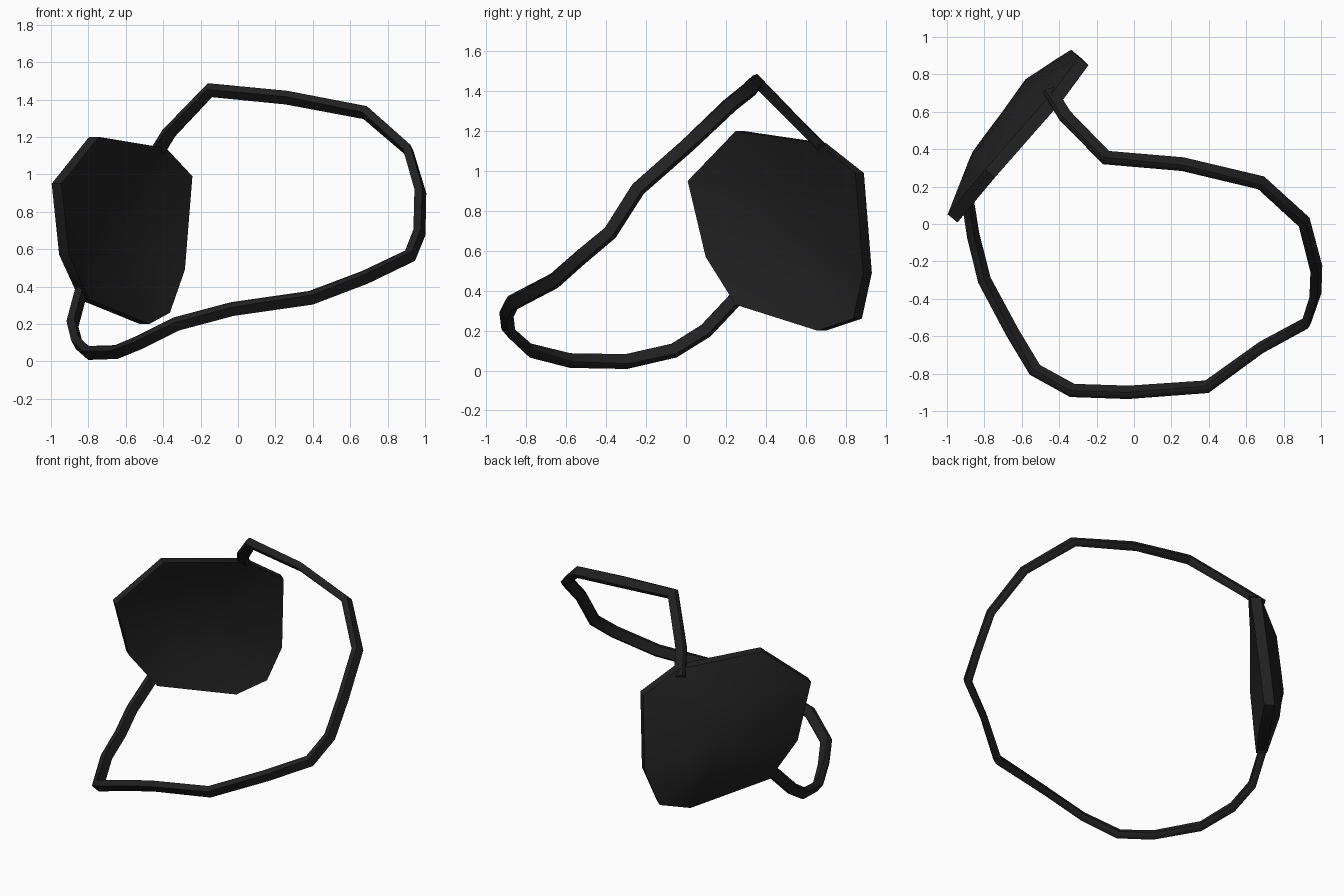
import bpy, bmesh, math
from mathutils import Vector

if "Cube" in bpy.data.objects:
    bpy.data.objects.remove(bpy.data.objects["Cube"])

black = bpy.data.materials.new("soft black")
black.diffuse_color = (0.015, 0.015, 0.015, 1)
black.use_nodes = True
black.node_tree.nodes["Principled BSDF"].inputs["Base Color"].default_value = black.diffuse_color


def finish(bm, name, angle):
    bmesh.ops.recalc_face_normals(bm, faces=bm.faces)
    me = bpy.data.meshes.new(name)
    bm.to_mesh(me)
    bm.free()
    ob = bpy.data.objects.new(name, me)
    bpy.context.collection.objects.link(ob)
    me.materials.append(black)
    bpy.ops.object.select_all(action='DESELECT')
    ob.select_set(True)
    bpy.context.view_layer.objects.active = ob
    bpy.ops.object.shade_smooth_by_angle(angle=math.radians(angle))


def bridge(bm, a, b):
    n = len(a)
    for i in range(n):
        j = (i + 1) % n
        bm.faces.new((a[i], a[j], b[j], b[i]))


# Patch: domed plate with a faceted outline
rim = [Vector(p) for p in (
    (-0.77, 0.27, 1.20), (-0.41, 0.68, 1.14), (-0.27, 0.87, 0.99),
    (-0.31, 0.91, 0.49), (-0.39, 0.86, 0.26), (-0.50, 0.68, 0.20),
    (-0.82, 0.27, 0.33), (-0.93, 0.12, 0.57), (-0.97, 0.03, 0.95))]
out = Vector((-0.77, 0.635, 0))
mid = sum(rim, Vector()) / len(rim)
bm = bmesh.new()
rims = []
for side in (-0.034, 0.034):
    outer = [bm.verts.new(p + out * side) for p in rim]
    inner = [bm.verts.new(mid + (p - mid) * 0.52 + out * (0.085 + side)) for p in rim]
    bridge(bm, outer, inner)
    top = bm.verts.new(mid + out * (0.1 + side))
    for i in range(len(inner)):
        bm.faces.new((inner[i], inner[(i + 1) % len(inner)], top))
    rims.append(outer)
bridge(bm, *rims)
finish(bm, "patch", 40)

# Strap: flat band swept round the head, its width along the loop axis
path = [Vector(p) for p in (
    (-0.45, 0.71, 1.09), (-0.37, 0.58, 1.22), (-0.15, 0.355, 1.45),
    (0.26, 0.32, 1.41), (0.68, 0.22, 1.33), (0.91, 0.01, 1.13),
    (0.975, -0.24, 0.91), (0.97, -0.38, 0.69), (0.92, -0.53, 0.565),
    (0.68, -0.66, 0.45), (0.39, -0.87, 0.34), (-0.03, -0.90, 0.28),
    (-0.33, -0.89, 0.20), (-0.53, -0.78, 0.10), (-0.65, -0.58, 0.05),
    (-0.80, -0.30, 0.045), (-0.86, -0.06, 0.10), (-0.885, 0.10, 0.20),
    (-0.84, 0.26, 0.37))]
axis = Vector()
for i, p in enumerate(path):
    axis += p.cross(path[(i + 1) % len(path)])
axis.normalize()
section = [(-0.04, 0), (-0.03, 0.022), (0.03, 0.022),
           (0.04, 0), (0.03, -0.022), (-0.03, -0.022)]
bm = bmesh.new()
rings = []
for i, p in enumerate(path):
    d1 = (p - path[i - 1]).normalized() if i else (path[1] - p).normalized()
    d2 = (path[i + 1] - p).normalized() if i < len(path) - 1 else d1
    t = (d1 + d2).normalized()
    w = (axis - t * axis.dot(t)).normalized()
    n = t.cross(w) / max(0.7, t.dot(d1))
    rings.append([bm.verts.new(p + w * a + n * b) for a, b in section])
for a, b in zip(rings, rings[1:]):
    bridge(bm, a, b)
bm.faces.new(rings[0])
bm.faces.new(rings[-1])
finish(bm, "strap", 50)
